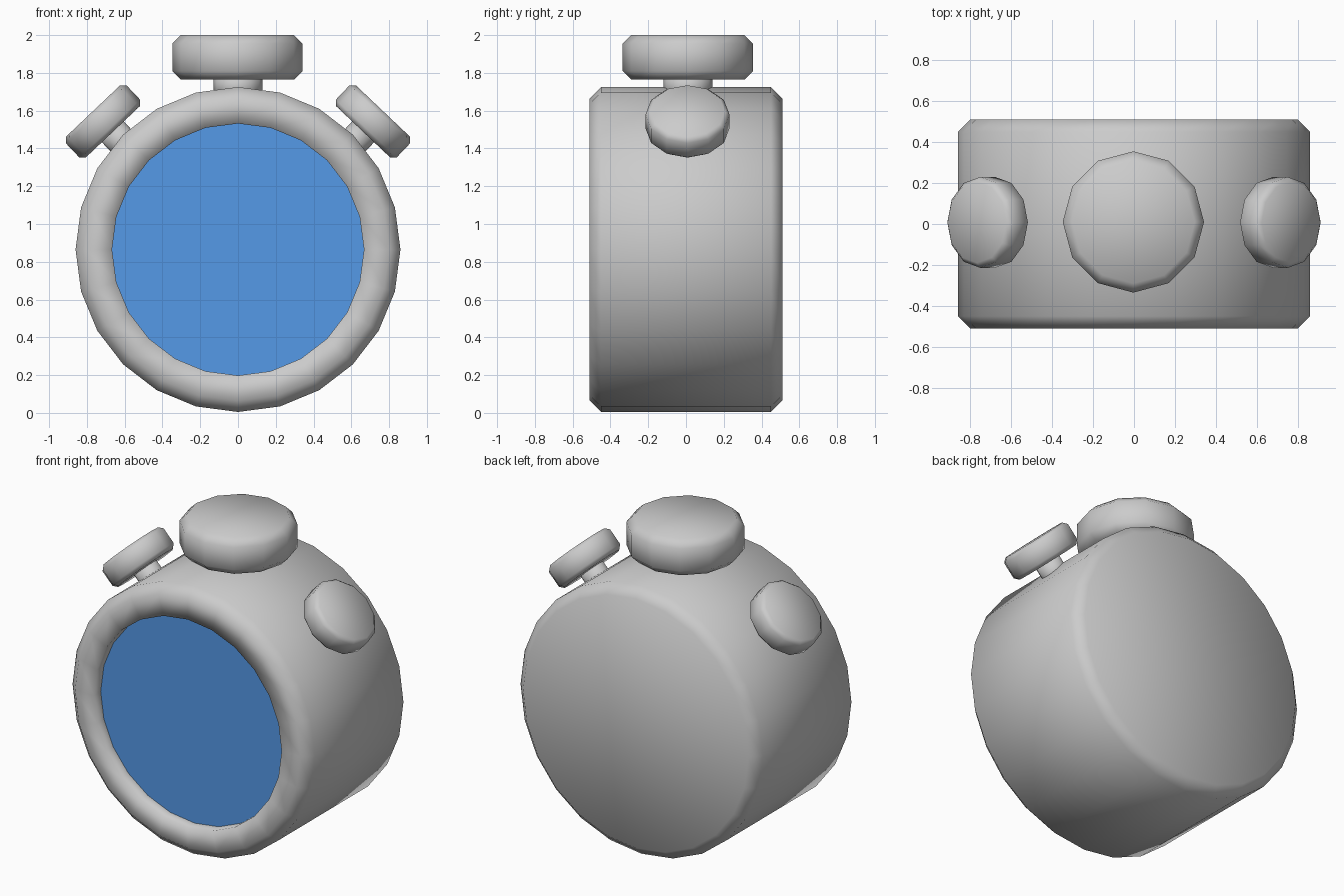
import bpy, bmesh
from math import sin, cos, tau, radians
from mathutils import Matrix, Vector

if "Cube" in bpy.data.objects:
    bpy.data.objects.remove(bpy.data.objects["Cube"])


def lathe(name, profile, sides, matrix, cap_start=True, cap_end=True):
    """Spin (radius, height) points around local z into a smooth-shaded part."""
    bm = bmesh.new()
    rings = [[bm.verts.new((r * cos(tau * i / sides), r * sin(tau * i / sides), h))
              for i in range(sides)] for r, h in profile]
    for a, b in zip(rings, rings[1:]):
        for i in range(sides):
            j = (i + 1) % sides
            bm.faces.new((a[i], a[j], b[j], b[i]))
    if cap_start:
        bm.faces.new(rings[0][::-1])
    if cap_end:
        bm.faces.new(rings[-1])
    for f in bm.faces:
        f.smooth = True
    bm.transform(matrix)
    mesh = bpy.data.meshes.new(name)
    bm.to_mesh(mesh)
    bm.free()
    obj = bpy.data.objects.new(name, mesh)
    bpy.context.collection.objects.link(obj)
    return obj


def knob(name, radius, half, bevel, matrix):
    """Twelve-sided disc with chamfered rims, centred on its own axis."""
    profile = [(radius - bevel, -half), (radius, bevel - half),
               (radius, half - bevel), (radius - bevel, half)]
    return lathe(name, profile, 12, matrix)


# Case: chamfered drum facing -y, with a shallow recess at the front
facing = Matrix.Translation((0, 0, 0.865)) @ Matrix.Rotation(radians(90), 4, 'X')
lathe("case", [(0.80, -0.51), (0.86, -0.45), (0.86, 0.45), (0.80, 0.51),
               (0.667, 0.51), (0.667, 0.44)], 24, facing, cap_end=False)

# Blue dial closing the recess
dial = lathe("dial", [(0.667, 0.44)], 24, facing, cap_start=False)
blue = bpy.data.materials.new("dial_blue")
blue.diffuse_color = (0.09, 0.32, 0.8, 1)
blue.use_nodes = True
blue.node_tree.nodes["Principled BSDF"].inputs["Base Color"].default_value = blue.diffuse_color
dial.data.materials.append(blue)

# Crown and its stem
knob("crown", 0.345, 0.1175, 0.045, Matrix.Translation((-0.003, 0.01, 1.8825)))
lathe("crown_stem", [(0.13, 1.66), (0.13, 1.80)], 12, Matrix.Translation((0, 0.01, 0)))

# Angled push buttons with stems, left and right
for side, label in ((-1, "left"), (1, "right")):
    place = (Matrix.Translation(Vector((side * 0.715, 0.008, 1.543)))
             @ Matrix.Rotation(side * radians(43.5), 4, 'Y'))
    knob(label + "_button", 0.222, 0.076, 0.024, place)
    lathe(label + "_button_stem", [(0.08, -0.24), (0.08, -0.05)], 12, place)
